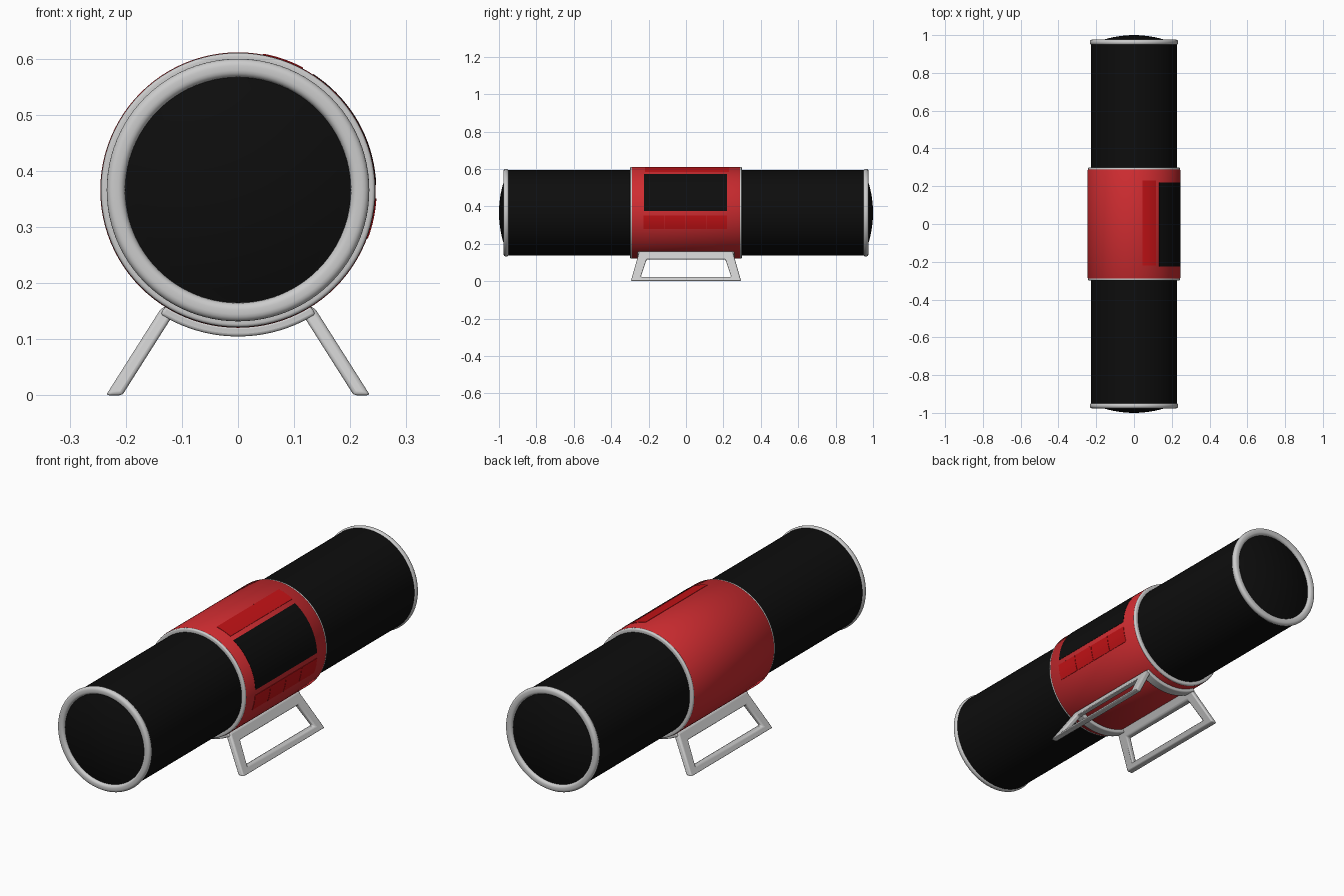
import bpy, bmesh, math
from math import sin, cos, radians, pi

if "Cube" in bpy.data.objects:
    bpy.data.objects.remove(bpy.data.objects["Cube"])

CZ = 0.366      # height of the cylinder axis
SEG = 96


def material(name, rgb):
    m = bpy.data.materials.new(name)
    m.diffuse_color = (*rgb, 1)
    m.use_nodes = True
    m.node_tree.nodes["Principled BSDF"].inputs["Base Color"].default_value = m.diffuse_color
    return m


BLACK = material("black mesh", (0.004, 0.004, 0.004))
RED = material("red shell", (0.62, 0.025, 0.03))
BRIGHT = material("bright red", (0.55, 0.006, 0.008))


def finish(name, bm, mat=None, bevel=0.0, segments=3):
    bmesh.ops.remove_doubles(bm, verts=bm.verts, dist=1e-6)
    bmesh.ops.recalc_face_normals(bm, faces=bm.faces)
    me = bpy.data.meshes.new(name)
    bm.to_mesh(me)
    bm.free()
    ob = bpy.data.objects.new(name, me)
    bpy.context.collection.objects.link(ob)
    if mat:
        me.materials.append(mat)
    if bevel:
        b = ob.modifiers.new("bevel", 'BEVEL')
        b.width, b.segments, b.limit_method = bevel, segments, 'ANGLE'
        b.angle_limit = radians(40)
    bpy.ops.object.select_all(action='DESELECT')
    ob.select_set(True)
    bpy.context.view_layer.objects.active = ob
    bpy.ops.object.shade_smooth_by_angle(angle=radians(35))
    return ob


def lathe(name, profile, mat=None, closed=False):
    """Spin (radius, y) points around the long axis."""
    bm = bmesh.new()
    vs = [bm.verts.new((r, y, CZ)) for r, y in profile]
    edges = [bm.edges.new(p) for p in zip(vs, vs[1:])]
    if closed:
        edges.append(bm.edges.new((vs[-1], vs[0])))
    bmesh.ops.spin(bm, geom=vs + edges, cent=(0, 0, CZ), axis=(0, 1, 0),
                   angle=2 * pi, steps=SEG)
    return finish(name, bm, mat)


def curved_panel(name, a0, a1, y0, y1, r0, r1, mat=None, bevel=0.0):
    """Slab wrapped on the cylinder; angle 0 is +x, 90 is up."""
    n = max(4, round(abs(a1 - a0) / 3))
    bm = bmesh.new()
    prev = None
    for i in range(n + 1):
        a = radians(a0 + (a1 - a0) * i / n)
        ring = [bm.verts.new((r * cos(a), y, CZ + r * sin(a)))
                for r, y in ((r0, y0), (r1, y0), (r1, y1), (r0, y1))]
        if prev:
            for k in range(4):
                j = (k + 1) % 4
                bm.faces.new((prev[k], prev[j], ring[j], ring[k]))
        else:
            bm.faces.new(ring)
        prev = ring
    bm.faces.new(prev)
    return finish(name, bm, mat, bevel)


def rounded_ring(name, r0, r1, y0, y1, c):
    """Ring with a rounded rectangular section."""
    pts = []
    for k, (r, y) in enumerate(((r1 - c, y1 - c), (r0 + c, y1 - c),
                                (r0 + c, y0 + c), (r1 - c, y0 + c))):
        for i in range(5):
            t = (k + i / 4) * pi / 2
            pts.append((r + c * cos(t), y + c * sin(t)))
    return lathe(name, pts, closed=True)


# long black body with shallow domed ends
dome = [(0.208 * i / 8, 1.0 - 0.04 * (i / 8) ** 2) for i in range(9)]
half = dome + [(0.228, 0.955)]
lathe("speaker_body", half + [(r, -y) for r, y in reversed(half)], BLACK)

# red centre sleeve
lathe("centre_sleeve", [(0.225, -0.29), (0.243, -0.29), (0.2455, -0.286),
                        (0.2455, 0.286), (0.243, 0.29), (0.225, 0.29)], RED)

# grey rings at both ends of the body and sleeve
for s, side in ((-1, "front"), (1, "back")):
    y0, y1 = sorted((s * 0.948, s * 0.976))
    rounded_ring(side + "_end_ring", 0.201, 0.234, y0, y1, 0.0125)
    y0, y1 = sorted((s * 0.285, s * 0.299))
    rounded_ring(side + "_sleeve_ring", 0.222, 0.2445, y0, y1, 0.006)

# display, top strip and four buttons on the right side
curved_panel("display_panel", 2, 57, -0.225, 0.22, 0.24, 0.2465, BLACK)
curved_panel("top_strip", 62, 79.5, -0.22, 0.23, 0.24, 0.2472, BRIGHT, 0.0006)
for i in range(4):
    y = -0.228 + i * 0.1125
    curved_panel(f"button_{i + 1}", -20.5, -3.5, y, y + 0.111,
                 0.24, 0.2472, BRIGHT, 0.0006)

# splayed leg frames, with flat feet on the ground
outer = [(-0.295, 0), (0.295, 0), (0.25, 0.158), (-0.25, 0.158)]
inner = [(-0.242, 0.022), (0.242, 0.022), (0.21, 0.117), (-0.21, 0.117)]
for s, side in ((-1, "left"), (1, "right")):
    bm = bmesh.new()

    def loop(pts, off):
        return [bm.verts.new((s * (0.221 - 0.634 * z + off), y, z)) for y, z in pts]

    oa, ob_, ia, ib = (loop(outer, -0.0145), loop(outer, 0.0145),
                       loop(inner, -0.0145), loop(inner, 0.0145))
    for k in range(4):
        j = (k + 1) % 4
        for p, q in ((oa, ob_), (ob_, ib), (ib, ia), (ia, oa)):
            bm.faces.new((p[k], p[j], q[j], q[k]))
    finish(side + "_leg_frame", bm, None, 0.007)

# curved straps under the sleeve joining the two leg frames
for s, side in ((-1, "front"), (1, "back")):
    y0, y1 = sorted((s * 0.212, s * 0.258))
    curved_panel(side + "_strap", -122, -58, y0, y1, 0.243, 0.261, None, 0.005)
